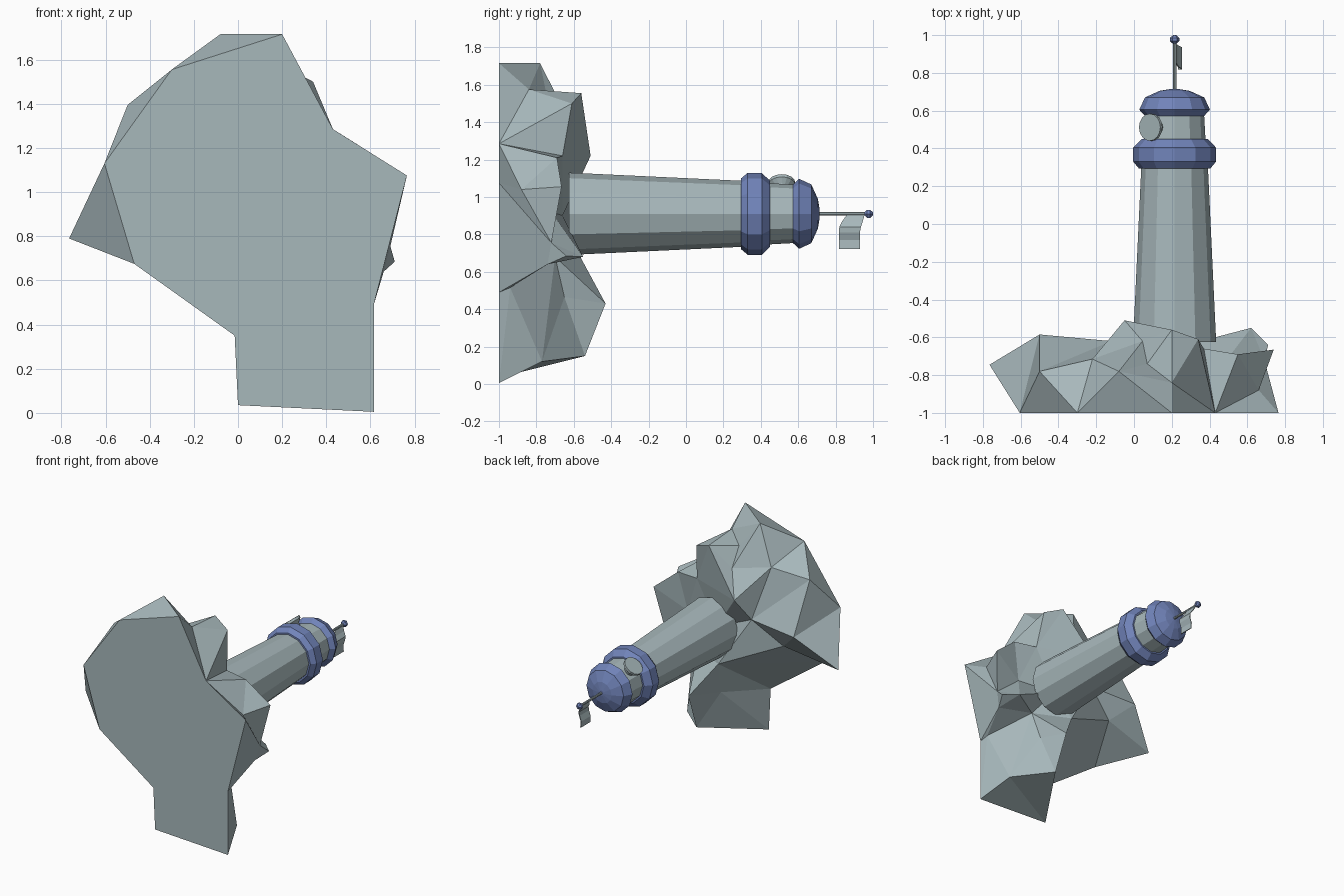
import bpy, bmesh, math
from mathutils import Vector
from mathutils.geometry import delaunay_2d_cdt

if "Cube" in bpy.data.objects:
    bpy.data.objects.remove(bpy.data.objects["Cube"])

AX, AZ = 0.215, 0.91          # tower axis, running along y


def material(name, rgb):
    m = bpy.data.materials.new(name)
    m.diffuse_color = (*rgb, 1)
    m.use_nodes = True
    m.node_tree.nodes["Principled BSDF"].inputs["Base Color"].default_value = m.diffuse_color
    return m


stone = material("grey_stone", (0.39, 0.48, 0.50))
blue = material("blue_paint", (0.165, 0.23, 0.49))


def make(name, verts, faces, mat):
    me = bpy.data.meshes.new(name)
    me.from_pydata([tuple(v) for v in verts], [], faces)
    bm = bmesh.new()
    bm.from_mesh(me)
    bmesh.ops.recalc_face_normals(bm, faces=bm.faces)
    bm.to_mesh(me)
    bm.free()
    me.materials.append(mat)
    ob = bpy.data.objects.new(name, me)
    bpy.context.collection.objects.link(ob)
    return ob


def lathe(name, profile, mat, sides=12, origin=(AX, 0, AZ), axis=(0, 1, 0)):
    """Closed turned solid; profile is (distance along axis, radius)."""
    o, a = Vector(origin), Vector(axis).normalized()
    e1 = Vector((1, 0, 0)) if abs(a.y) > 0.9 else Vector((0, 1, 0))
    e2 = a.cross(e1)
    verts, faces = [], []
    for d, r in profile:
        for i in range(sides):
            t = 2 * math.pi * i / sides
            verts.append(o + a * d + (e1 * math.cos(t) + e2 * math.sin(t)) * r)
    for k in range(len(profile) - 1):
        for i in range(sides):
            j = (i + 1) % sides
            faces.append((k * sides + i, k * sides + j,
                          (k + 1) * sides + j, (k + 1) * sides + i))
    faces.append(tuple(range(sides)))
    faces.append(tuple(range((len(profile) - 1) * sides, len(profile) * sides)))
    return make(name, verts, faces, mat)


# rock: flat base outline (x, z) at y = -1, plus the crag points
outline = [(.615, .005), (0, .035), (-.015, .35), (-.47, .675), (-.605, 1.13),
           (-.3, 1.555), (.2, 1.715), (.43, 1.285), (.765, 1.075), (.615, .49)]
crags = [(-.08, -.78, 1.715), (.2, -.84, 1.575), (.2, -.56, 1.555), (.34, -.61, 1.5),
         (.07, -.74, 1.52), (-.22, -.715, 1.44), (-.5, -.78, 1.395), (-.765, -.745, .79),
         (-.5, -.585, 1.03), (-.05, -.51, 1.22), (.045, -.62, 1.40), (-.12, -.62, 1.05),
         (-.34, -.69, .88), (.74, -.665, 1.055), (.55, -.69, 1.21), (.66, -.88, 1.04),
         (.62, -.55, .68), (.71, -.64, .685), (.69, -.72, .755), (.66, -.74, .64),
         (.12, -.56, .67), (.28, -.43, .43), (.34, -.65, .465), (.29, -.54, .15),
         (.53, -.77, .12), (.6, -.94, .515), (.16, -.65, .41), (.38, -.70, .68),
         (.49, -.72, .92), (.37, -.66, 1.22), (.2, -.66, .9)]
pts = [Vector((x, -1, z)) for x, z in outline] + [Vector(c) for c in crags]
centre = Vector((.15, -1, .85))
flat = []
for p in pts:                  # unfold directions from the centre onto a disc
    d = (p - centre).normalized()
    ang = math.acos(max(-1, min(1, d.y)))
    flat.append(Vector((d.x, d.z)).normalized() * ang)
n = len(outline)
ring = [(i, (i + 1) % n) for i in range(n)]
res = delaunay_2d_cdt(flat, ring, [], 1, 1e-5)
ids = [o[0] for o in res[3]]
tris = [tuple(ids[i] for i in f) for f in res[2]]
make("rock", pts, tris + [tuple(range(n))], stone)

# tower, gallery, lantern room and roof
lathe("tower", [(-.625, .22), (.31, .176)], stone)
lathe("gallery", [(.295, .175), (.295, .19), (.33, .219), (.405, .219), (.45, .175)], blue)
lathe("lantern_room", [(.42, .165), (.60, .155)], stone)
lathe("roof", [(.565, .15), (.605, .187), (.67, .157), (.705, .08), (.715, .02)], blue)

# flag pole with finial
lathe("flag_pole", [(.70, .009), (.975, .009)], stone, 8)
lathe("finial", [(.953, .008), (.968, .025), (.985, .025), (1.0, .008)], blue, 6)

# lamp dish pointing up and to the left
lathe("lamp_dish", [(.13, .035), (.17, .045), (.195, .072), (.213, .072)], stone, 16,
      (AX, .512, AZ), (-.62, 0, .785))

# hanging flag: (x, z, y low, y high)
rows = [(.217, .905, .86, .955), (.232, .87, .835, .945), (.252, .84, .82, .935),
        (.25, .81, .817, .93), (.236, .77, .817, .93), (.24, .722, .817, .93)]
fv, ff = [], []
for x, z, y0, y1 in rows:
    fv += [(x - .003, y0, z), (x - .003, y1, z), (x + .003, y1, z), (x + .003, y0, z)]
for k in range(len(rows) - 1):
    for i in range(4):
        j = (i + 1) % 4
        ff.append((4 * k + i, 4 * k + j, 4 * k + 4 + j, 4 * k + 4 + i))
last = 4 * (len(rows) - 1)
ff += [(0, 1, 2, 3), (last, last + 1, last + 2, last + 3)]
make("flag", fv, ff, stone)
